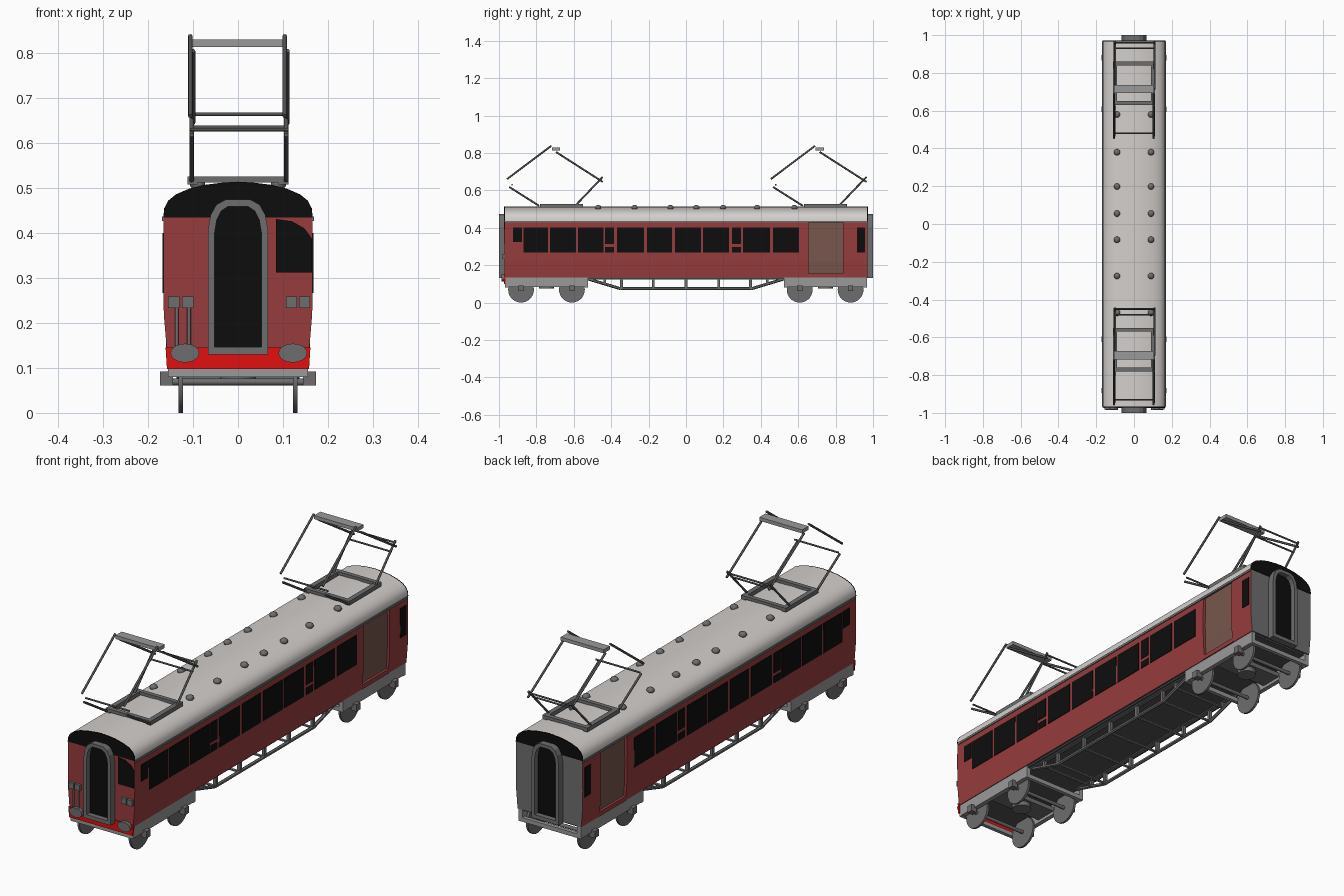
import bpy, bmesh, math
from mathutils import Vector

if "Cube" in bpy.data.objects:
    bpy.data.objects.remove(bpy.data.objects["Cube"])


def material(name, r, g, b):
    m = bpy.data.materials.new(name)
    m.diffuse_color = (r, g, b, 1)
    m.use_nodes = True
    m.node_tree.nodes["Principled BSDF"].inputs["Base Color"].default_value = m.diffuse_color
    return m


RED = material("body red", 0.31, 0.045, 0.047)
BRIGHT = material("bright red", 0.75, 0.005, 0.005)
ROOF = material("roof pale grey", 0.65, 0.62, 0.60)
GREY = material("mid grey", 0.155, 0.155, 0.155)
LIGHT = material("light grey", 0.32, 0.32, 0.32)
DARK = material("dark grey", 0.085, 0.085, 0.085)
BLACK = material("black", 0.004, 0.004, 0.004)
BROWN = material("door brown", 0.19, 0.095, 0.075)


def finish(bm, name, mats):
    bmesh.ops.recalc_face_normals(bm, faces=bm.faces)
    me = bpy.data.meshes.new(name)
    bm.to_mesh(me)
    bm.free()
    for m in mats:
        me.materials.append(m)
    ob = bpy.data.objects.new(name, me)
    bpy.context.collection.objects.link(ob)
    return ob


def smooth(ob, angle=35):
    bpy.ops.object.select_all(action='DESELECT')
    ob.select_set(True)
    bpy.context.view_layer.objects.active = ob
    bpy.ops.object.shade_smooth_by_angle(angle=math.radians(angle))


def box(name, mat, x0, x1, y0, y1, z0, z1):
    bm = bmesh.new()
    bmesh.ops.create_cube(bm, size=1)
    for v in bm.verts:
        v.co = Vector(((x0 + x1) / 2 + v.co.x * (x1 - x0),
                       (y0 + y1) / 2 + v.co.y * (y1 - y0),
                       (z0 + z1) / 2 + v.co.z * (z1 - z0)))
    return finish(bm, name, [mat])


def prism(name, mats, outline, y0, y1):
    """Extrude an x-z outline along y."""
    bm = bmesh.new()
    a = [bm.verts.new((x, y0, z)) for x, z in outline]
    b = [bm.verts.new((x, y1, z)) for x, z in outline]
    n = len(a)
    for i in range(n):
        j = (i + 1) % n
        bm.faces.new((a[i], a[j], b[j], b[i]))
    bm.faces.new(a)
    bm.faces.new(b)
    return finish(bm, name, mats)


def rod(name, mat, p, q, r=0.005, sides=8):
    p, q = Vector(p), Vector(q)
    bm = bmesh.new()
    bmesh.ops.create_cone(bm, cap_ends=True, segments=sides, radius1=r, radius2=r, depth=(q - p).length)
    rot = (q - p).to_track_quat('Z', 'Y')
    for v in bm.verts:
        v.co = rot @ v.co + (p + q) / 2
    ob = finish(bm, name, [mat])
    smooth(ob, 50)
    return ob


def mirrored(half):
    """Close a right-hand profile with its mirror image."""
    return half + [(-x, z) for x, z in reversed(half) if x > 0]


# --- Body shell, with a narrower section where the doors are recessed ---
body = mirrored([(0.158, 0.135), (0.165, 0.22), (0.166, 0.30), (0.165, 0.44)])
for name, y0, y1 in (("main_body", -0.97, 0.655), ("rear_body", 0.84, 0.97)):
    ob = prism(name, [RED, GREY, DARK], body, y0, y1)
    for f in ob.data.polygons:
        if f.normal.y > 0.9 and f.center.y > 0.9:
            f.material_index = 1
        elif f.normal.z < -0.9:
            f.material_index = 2
prism("doors", [BROWN], [(x * 0.93, z) for x, z in body], 0.65, 0.845)
box("door_sill", RED, -0.160, 0.160, 0.65, 0.845, 0.135, 0.155)
box("underfloor", DARK, -0.15, 0.15, -0.96, 0.96, 0.128, 0.137)

# --- Roof, gutters and black end caps ---
roof = mirrored([(0.166, 0.435), (0.164, 0.455), (0.155, 0.472), (0.138, 0.486),
                 (0.11, 0.498), (0.075, 0.507), (0.035, 0.512), (0, 0.514)])
smooth(prism("roof", [ROOF], roof, -0.967, 0.967))
for s, e in ((-1, "front"), (1, "rear")):
    prism(e + "_roof_cap", [BLACK], roof, s * 0.966, s * 0.972)
for s in (-1, 1):
    box("gutter", GREY, s * 0.160, s * 0.169, -0.967, 0.967, 0.427, 0.437)

# --- Side windows: (y0, y1, z0, z1) ---
W0, W1 = 0.267, 0.40
windows = [(-0.925, -0.878, 0.325, W1), (0.915, 0.958, W0, W1)]
for y0, y1 in ((-0.87, -0.738), (-0.727, -0.588), (-0.578, -0.44), (-0.37, -0.225),
               (-0.209, -0.075), (-0.059, 0.08), (0.091, 0.23), (0.305, 0.449), (0.465, 0.604)):
    windows.append((y0, y1, W0, W1))
for y0, y1 in ((-0.433, -0.385), (0.246, 0.294)):
    windows += [(y0, y1, 0.312, W1), (y0, y1, W0, 0.298)]
for s in (-1, 1):
    for y0, y1, z0, z1 in windows:
        box("side_window", BLACK, s * 0.161, s * 0.168, y0, y1, z0, z1)

# --- Gangway doors at both ends ---
outer = mirrored([(0.067, 0.13), (0.067, 0.405), (0.061, 0.44), (0.048, 0.463), (0.028, 0.474)])
inner = mirrored([(0.052, 0.147), (0.052, 0.40), (0.047, 0.43), (0.037, 0.449), (0.022, 0.459)])
for s, e in ((-1, "front"), (1, "rear")):
    bm = bmesh.new()
    rings = [[bm.verts.new((x, s * y, z)) for x, z in pts]
             for pts, y in ((outer, 0.968), (outer, 1.0), (inner, 1.0), (inner, 0.968))]
    n = len(outer)
    for k in range(4):
        a, b = rings[k], rings[(k + 1) % 4]
        for i in range(n):
            j = (i + 1) % n
            bm.faces.new((a[i], a[j], b[j], b[i]))
    finish(bm, e + "_gangway_frame", [GREY])
    prism(e + "_gangway_door", [BLACK], inner, s * 0.969, s * 0.977)

# --- Front end: apron, cab window, lamps, buffers, pipes ---
prism("front_apron", [BRIGHT], mirrored([(0.158, 0.098), (0.161, 0.145)]), -0.974, -0.965)
prism("cab_window", [BLACK], [(0.085, 0.312), (0.164, 0.312), (0.164, 0.388), (0.148, 0.41),
                              (0.12, 0.426), (0.085, 0.431)], -0.974, -0.968)
for x in (-0.143, -0.112, 0.119, 0.148):
    box("lamp", GREY, x - 0.0125, x + 0.0125, -0.982, -0.968, 0.233, 0.259)
for x in (-0.136, -0.109):
    rod("front_pipe", GREY, (x, -0.975, 0.15), (x, -0.975, 0.235), 0.004)
for x in (-0.118, 0.122):
    ell = [(x + 0.032 * math.cos(t * math.pi / 10), 0.133 + 0.021 * math.sin(t * math.pi / 10))
           for t in range(20)]
    smooth(prism("buffer", [GREY], ell, -0.986, -0.968))

# --- Bogies ---
for c, e in ((-0.745, "front"), (0.745, "rear")):
    for s in (-1, 1):
        box(e + "_bogie_side", LIGHT, s * 0.136, s * 0.156, c - 0.222, c + 0.222, 0.082, 0.134)
        box(e + "_bogie_end", LIGHT, -0.156, 0.156, c + s * 0.205, c + s * 0.222, 0.080, 0.099)
    box(e + "_bogie_transom", GREY, -0.137, 0.137, c - 0.05, c + 0.05, 0.095, 0.115)
    rod(e + "_bogie_pivot", GREY, (0, c, 0.075), (0, c, 0.13), 0.04, 20)
    for d in (-0.137, 0.135):
        y = c + d
        rod("axle", GREY, (-0.15, y, 0.069), (0.15, y, 0.069), 0.008)
        for s in (-1, 1):
            rod("wheel", GREY, (s * 0.122, y, 0.069), (s * 0.132, y, 0.069), 0.069, 28)
            box("axle_box", GREY, s * 0.145, s * 0.173, y - 0.014, y + 0.014, 0.061, 0.092)

# --- Underframe trusses with posts and cross bars ---
path = [(-0.53, 0.128), (-0.35, 0.074), (0.35, 0.074), (0.53, 0.128)]
for s in (-1, 1):
    x = s * 0.13
    for (ya, za), (yb, zb) in zip(path, path[1:]):
        rod("truss_rail", GREY, (x, ya, za), (x, yb, zb), 0.008, 6)
    box("sole_bar", GREY, x - 0.01, x + 0.01, -0.53, 0.53, 0.123, 0.135)
for y in (-0.435, -0.345, -0.175, 0, 0.175, 0.345, 0.435):
    z = 0.074 if abs(y) < 0.36 else 0.100
    for s in (-1, 1):
        box("truss_post", GREY, s * 0.13 - 0.007, s * 0.13 + 0.007, y - 0.007, y + 0.007, z, 0.132)
    rod("truss_cross_bar", GREY, (-0.13, y, z), (0.13, y, z), 0.006, 6)

# --- Roof vents ---
for y in (0.58, 0.38, 0.198, 0.055, -0.083, -0.275, -0.47):
    for x in (-0.09, 0.09):
        bm = bmesh.new()
        bmesh.ops.create_uvsphere(bm, u_segments=12, v_segments=8, radius=0.017)
        for v in bm.verts:
            v.co = Vector((x, y, 0.508)) + Vector((v.co.x, v.co.y, v.co.z * 0.8))
        smooth(finish(bm, "roof_vent", [GREY]), 60)

# --- Pantographs, placed by the y of their head ---
for c, e in ((-0.695, "front"), (0.715, "rear")):
    n = e + "_pantograph_"
    for s in (-1, 1):
        box(n + "base_side", GREY, s * 0.09, s * 0.112, c - 0.085, c + 0.145, 0.508, 0.526)
    for y in (c - 0.085, c + 0.125):
        box(n + "base_end", GREY, -0.112, 0.112, y, y + 0.02, 0.512, 0.526)
    for x in (-0.103, 0.107):
        rod(n + "lower_arm", DARK, (x, c - 0.09, 0.517), (x, c - 0.25, 0.618))
        rod(n + "lower_arm", DARK, (x, c + 0.105, 0.52), (x, c + 0.25, 0.672))
        rod(n + "upper_arm", DARK, (x - 0.003, c - 0.262, 0.66), (x - 0.003, c - 0.025, 0.838))
        rod(n + "upper_arm", DARK, (x + 0.003, c, 0.805), (x + 0.003, c + 0.25, 0.645))
    for y, z in ((c - 0.235, 0.63), (c + 0.245, 0.664), (c + 0.215, 0.635)):
        rod(n + "cross_bar", DARK, (-0.107, y, z), (0.112, y, z), 0.004)
    box(n + "head", LIGHT, -0.107, 0.107, c - 0.022, c + 0.022, 0.814, 0.83)
